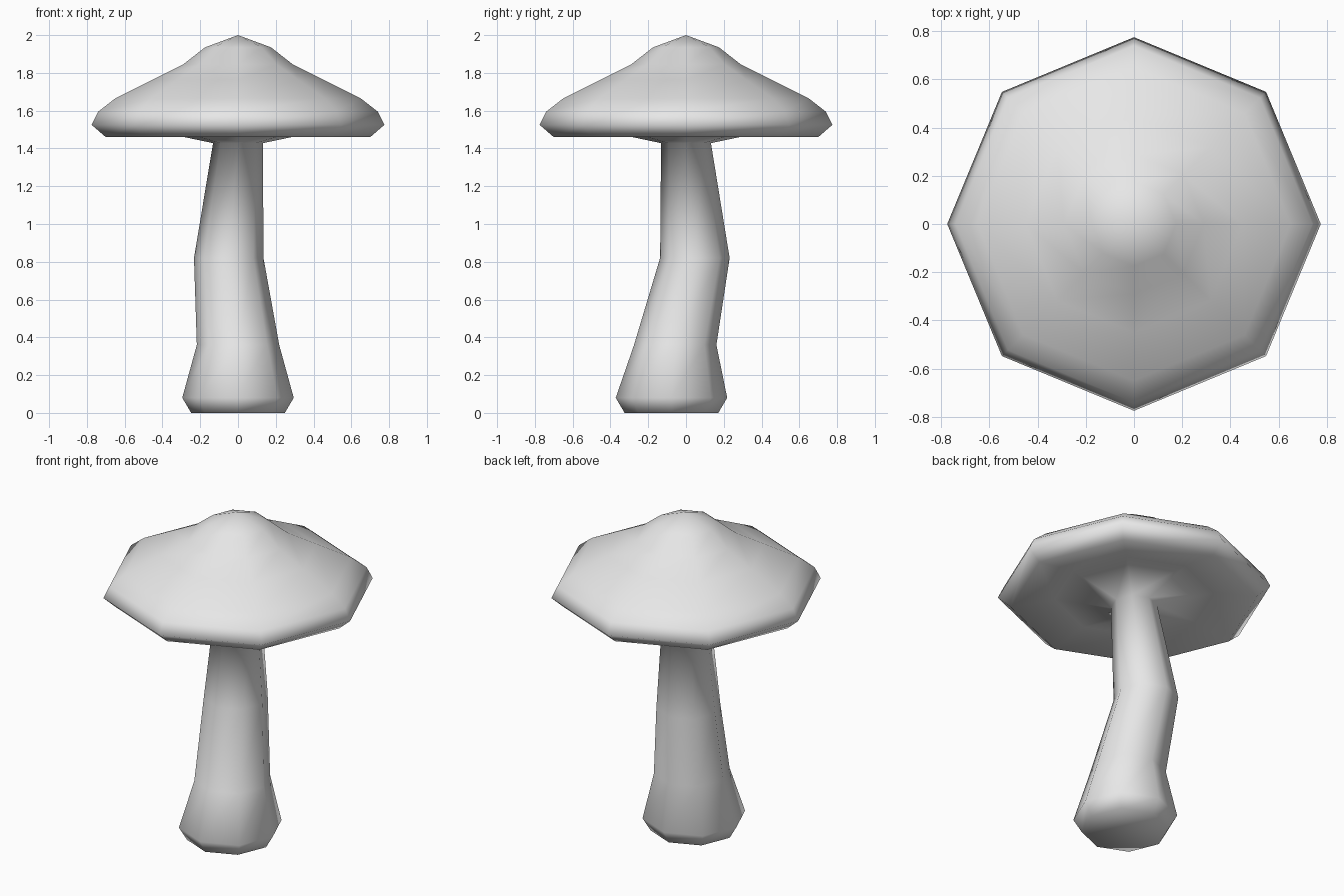
import bpy, bmesh
from math import cos, sin, pi

SIDES = 8

cube = bpy.data.objects.get("Cube")
if cube:
    bpy.data.objects.remove(cube, do_unlink=True)

grey = bpy.data.materials.new("plain grey")
grey.use_nodes = True
grey.diffuse_color = (0.8, 0.8, 0.8, 1)
grey.node_tree.nodes["Principled BSDF"].inputs["Base Color"].default_value = (0.8, 0.8, 0.8, 1)


def add_ring(bm, x, y, z, radius):
    return [bm.verts.new((x + radius * cos(2 * pi * i / SIDES),
                          y + radius * sin(2 * pi * i / SIDES), z))
            for i in range(SIDES)]


def loft(name, rings, apex):
    """Skin stacked rings from a closed base up to a single top point."""
    bm = bmesh.new()
    loops = [add_ring(bm, *ring) for ring in rings]
    bm.faces.new(loops[0][::-1])
    for low, high in zip(loops, loops[1:]):
        for i in range(SIDES):
            j = (i + 1) % SIDES
            bm.faces.new((low[i], low[j], high[j], high[i]))
    tip = bm.verts.new(apex)
    for i in range(SIDES):
        bm.faces.new((loops[-1][i], loops[-1][(i + 1) % SIDES], tip))
    bmesh.ops.recalc_face_normals(bm, faces=bm.faces)
    for face in bm.faces:
        face.smooth = True
    mesh = bpy.data.meshes.new(name)
    bm.to_mesh(mesh)
    bm.free()
    mesh.materials.append(grey)
    obj = bpy.data.objects.new(name, mesh)
    bpy.context.collection.objects.link(obj)
    return obj


# Crooked stem: centre x, centre y, height, radius
stem = [
    (0, -0.077, 0, 0.248),
    (0, -0.077, 0.08, 0.295),
    (0, -0.057, 0.36, 0.218),
    (-0.049, 0.047, 0.82, 0.184),
    (0, 0, 1.428, 0.132),
]

# Cap: hollow underside, rim, then the bell-shaped top (radius, height)
cap_profile = [
    (0.45, 1.495), (0.70, 1.46), (0.775, 1.525), (0.74, 1.595),
    (0.65, 1.665), (0.45, 1.765), (0.29, 1.845), (0.175, 1.935),
]
cap = [(0, 0, z, r) for r, z in cap_profile]

# Stem and cap share one continuous smooth skin
loft("mushroom_stem_and_cap", stem + cap, (0, 0, 2))
